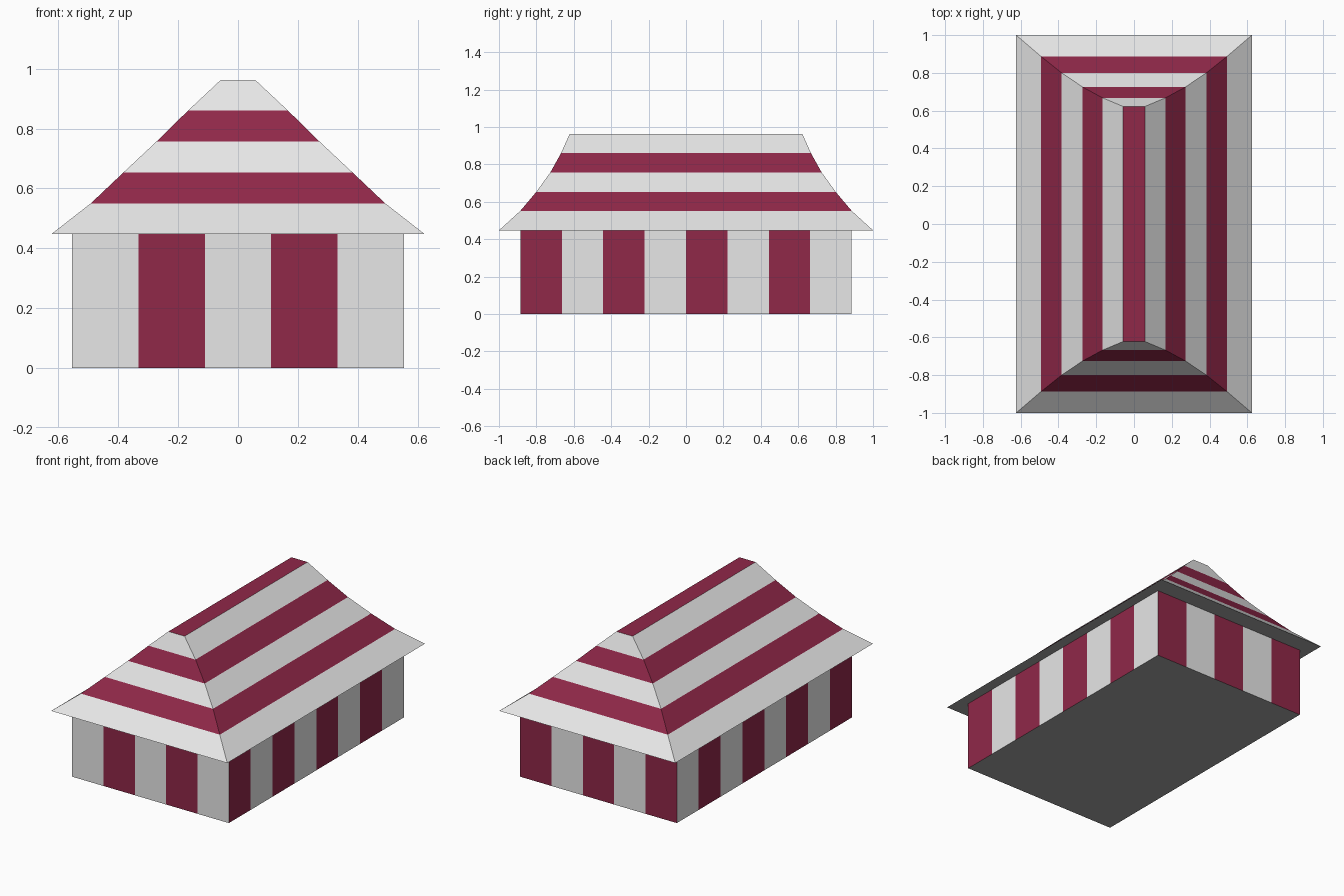
import bpy, bmesh
from mathutils import Vector

if "Cube" in bpy.data.objects:
    bpy.data.objects.remove(bpy.data.objects["Cube"])


def make_material(name, rgb):
    mat = bpy.data.materials.new(name)
    mat.diffuse_color = (*rgb, 1)
    mat.use_nodes = True
    mat.node_tree.nodes["Principled BSDF"].inputs["Base Color"].default_value = mat.diffuse_color
    return mat


MATERIALS = [make_material("canvas white", (0.80, 0.80, 0.80)),
             make_material("stripe crimson", (0.279, 0.021, 0.066)),
             make_material("underside grey", (0.36, 0.36, 0.36))]
WHITE, RED, GREY = 0, 1, 2


def finish(bm, name):
    bmesh.ops.recalc_face_normals(bm, faces=bm.faces)
    mesh = bpy.data.meshes.new(name)
    bm.to_mesh(mesh)
    bm.free()
    for mat in MATERIALS:
        mesh.materials.append(mat)
    obj = bpy.data.objects.new(name, mesh)
    bpy.context.collection.objects.link(obj)
    return obj


# Walls: a box cut into 5 stripes across the width and 8 along the depth
HX, HY, EAVES = 0.555, 0.885, 0.447
bm = bmesh.new()
bmesh.ops.create_cube(bm, size=1)
for v in bm.verts:
    v.co = Vector((v.co.x * 2 * HX, v.co.y * 2 * HY, (v.co.z + 0.5) * EAVES))
for axis, half, count in ((0, HX, 5), (1, HY, 8)):
    normal = Vector((axis == 0, axis == 1, 0))
    for i in range(1, count):
        geom = bm.verts[:] + bm.edges[:] + bm.faces[:]
        bmesh.ops.bisect_plane(bm, geom=geom, plane_no=normal,
                               plane_co=normal * (-half + 2 * half * i / count))
bm.normal_update()
for f in bm.faces:
    c = f.calc_center_median()
    if abs(f.normal.y) > 0.5:      # front starts white, back starts red
        stripe = int((c.x + HX) / (2 * HX) * 5)
        f.material_index = (stripe + (f.normal.y > 0)) % 2
    elif abs(f.normal.x) > 0.5:    # both long sides start red at the front
        stripe = int((c.y + HY) / (2 * HY) * 8)
        f.material_index = (stripe + 1) % 2
    else:                          # floor
        f.material_index = GREY
# The top is closed by the roof's underside
bmesh.ops.delete(bm, geom=[f for f in bm.faces if f.normal.z > 0.5], context='FACES')
finish(bm, "walls")

# Roof: flared hip roof lofted from rectangular rings (half x, half y, z)
PROFILE = [(0.624, 1.0, 0.447), (0.492, 0.887, 0.550), (0.383, 0.80, 0.653),
           (0.272, 0.725, 0.757), (0.167, 0.668, 0.860), (0.057, 0.622, 0.963)]
bm = bmesh.new()
rings = [[bm.verts.new((sx * x, sy * y, z))
          for sx, sy in ((-1, -1), (1, -1), (1, 1), (-1, 1))] for x, y, z in PROFILE]
for band, (low, high) in enumerate(zip(rings, rings[1:])):
    for i in range(4):
        j = (i + 1) % 4
        f = bm.faces.new((low[i], low[j], high[j], high[i]))
        f.material_index = band % 2
bm.faces.new(rings[0][::-1]).material_index = GREY    # underside
bm.faces.new(rings[-1]).material_index = RED          # ridge strip
finish(bm, "roof")
